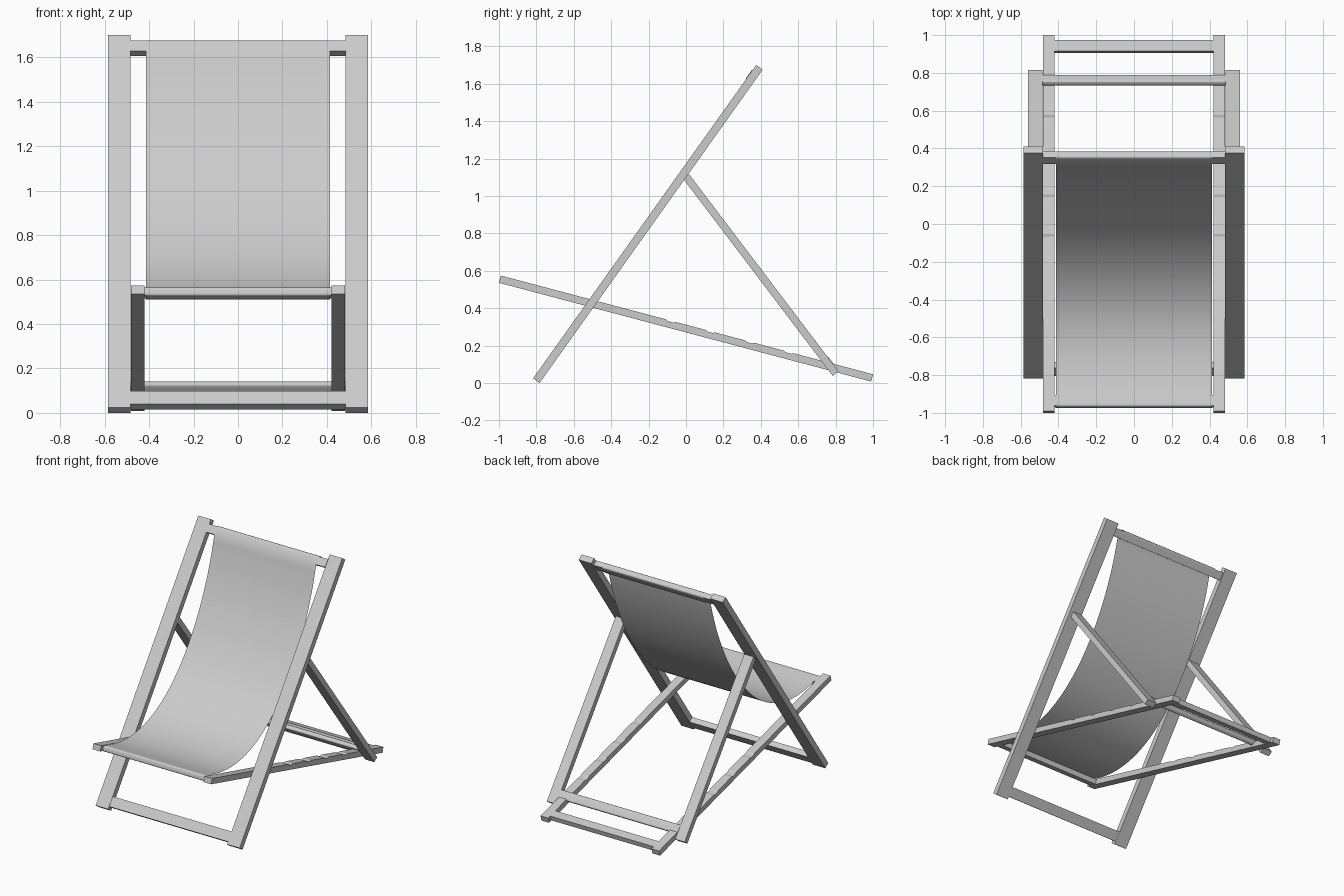
import bpy
import bmesh
import math
from mathutils import Vector

cube = bpy.data.objects.get("Cube")
if cube:
    bpy.data.objects.remove(cube, do_unlink=True)

grey = bpy.data.materials.new("light_grey")
grey.use_nodes = True
GREY = (0.6, 0.6, 0.6, 1)
grey.diffuse_color = GREY
grey.node_tree.nodes["Principled BSDF"].inputs["Base Color"].default_value = GREY


def extrude(name, points, x0, x1, closed=True, smooth=False):
    """Sweep a (y, z) outline along x; closed outlines get end caps."""
    bm = bmesh.new()
    ends = [[bm.verts.new((x, p[0], p[1])) for p in points] for x in (x0, x1)]
    n = len(points)
    for i in range(n if closed else n - 1):
        j = (i + 1) % n
        bm.faces.new((ends[0][i], ends[0][j], ends[1][j], ends[1][i]))
    if closed:
        for end in ends:
            bm.faces.new(end)
    bmesh.ops.recalc_face_normals(bm, faces=bm.faces)
    mesh = bpy.data.meshes.new(name)
    bm.to_mesh(mesh)
    bm.free()
    mesh.materials.append(grey)
    obj = bpy.data.objects.new(name, mesh)
    bpy.context.collection.objects.link(obj)
    if smooth:
        bpy.ops.object.select_all(action='DESELECT')
        obj.select_set(True)
        bpy.context.view_layer.objects.active = obj
        bpy.ops.object.shade_smooth_by_angle(angle=math.radians(50))
    return obj


def normal(d):
    return Vector((-d.y, d.x))


def beam(a, b, thick, notches=()):
    """Outline of a straight plank from a to b, with notches in its upper edge."""
    a, b = Vector(a), Vector(b)
    d = (b - a).normalized()
    n = normal(d)
    h = n * thick / 2
    pts = [b - h, a - h, a + h]
    for y in notches:
        c = a + d * ((y - a.x) / d.x) + h
        pts += [c - d * 0.027, c - d * 0.015 - n * 0.006,
                c + d * 0.015 - n * 0.006, c + d * 0.027]
    return pts + [b + h]


def board(center, d, width, thick):
    c, half = Vector(center), d * width / 2
    return beam(c - half, c + half, thick)


def rounded_end(center, out, up, half, r, n=12):
    """Squarish curve round the outer end of a bar, from its lower to upper side."""
    pts = []
    for i in range(n + 1):
        t = math.pi * (i / n - 0.5)
        along = 0.01 + (half - 0.01) * math.sqrt(max(math.cos(t), 0))
        across = math.copysign(r * math.sqrt(abs(math.sin(t))), t)
        pts.append(Vector(center) + out * along + up * across)
    return pts


# Centre lines of the three frames, in (y, z)
BACK = (Vector((-0.80, 0.0125)), Vector((0.3925, 1.6875)))
SEAT = (Vector((-0.995, 0.555)), Vector((0.995, 0.027)))
PROP = (Vector((0.0, 1.105)), Vector((0.80, 0.05)))
back_d, seat_d, prop_d = [(b - a).normalized() for a, b in (BACK, SEAT, PROP)]
back_n, seat_n, prop_n = [normal(d) for d in (back_d, seat_d, prop_d)]
NOTCHES = [-0.085 + 0.21 * i for i in range(4)]

# Side rails of each frame
for side, sx in (("left", 1), ("right", -1)):
    extrude(side + "_back_rail", beam(*BACK, 0.043), sx * 0.483, sx * 0.585)
    extrude(side + "_seat_rail", beam(*SEAT, 0.04, NOTCHES), sx * 0.42, sx * 0.482)
    extrude(side + "_prop_leg", beam(*PROP, 0.04), sx * 0.484, sx * 0.56)

# Flat cross boards
TOP, FRONT = Vector((0.351, 1.64)), Vector((-0.938, 0.539))
extrude("back_bottom_board", board((-0.767, 0.057), back_d, 0.072, 0.04), -0.485, 0.485)
extrude("top_board", board(TOP, back_d, 0.058, 0.038), -0.485, 0.485)
extrude("seat_rear_board", board((0.94, 0.042), seat_d, 0.062, 0.036), -0.422, 0.422)
extrude("seat_front_board", board(FRONT, seat_d, 0.058, 0.036), -0.422, 0.422)

# Rounded bar that joins the prop legs and rests on the seat rails
prop_c = (0.762, 0.111)
prop_bar = (rounded_end(prop_c, prop_d, prop_n, 0.032, 0.016)
            + rounded_end(prop_c, -prop_d, -prop_n, 0.032, 0.016))
extrude("prop_bar", prop_bar, -0.485, 0.485, smooth=True)

# Fabric sling: up behind the top board, over it, sagging down to the front
# board, then over that and back beneath it
back_of_top = TOP - back_d * 0.03 - back_n * 0.022
over_top = rounded_end(TOP, back_d, back_n, 0.034, 0.022)
over_front = rounded_end(FRONT, -seat_d, -seat_n, 0.034, 0.021)
under_front = FRONT + seat_d * 0.03 - seat_n * 0.021
p0 = TOP - back_d * 0.03 + back_n * 0.022
p1, p2 = Vector((0.186, 1.05)), Vector((-0.25, 0.36))
p3 = FRONT + seat_d * 0.03 + seat_n * 0.021
sag = []
for i in range(41):
    t = i / 40
    u = 1 - t
    sag.append(p0 * u**3 + p1 * 3 * u * u * t + p2 * 3 * u * t * t + p3 * t**3)
path = [back_of_top] + over_top + sag + over_front + [under_front]
extrude("fabric_sling", path, -0.414, 0.414, closed=False, smooth=True)
